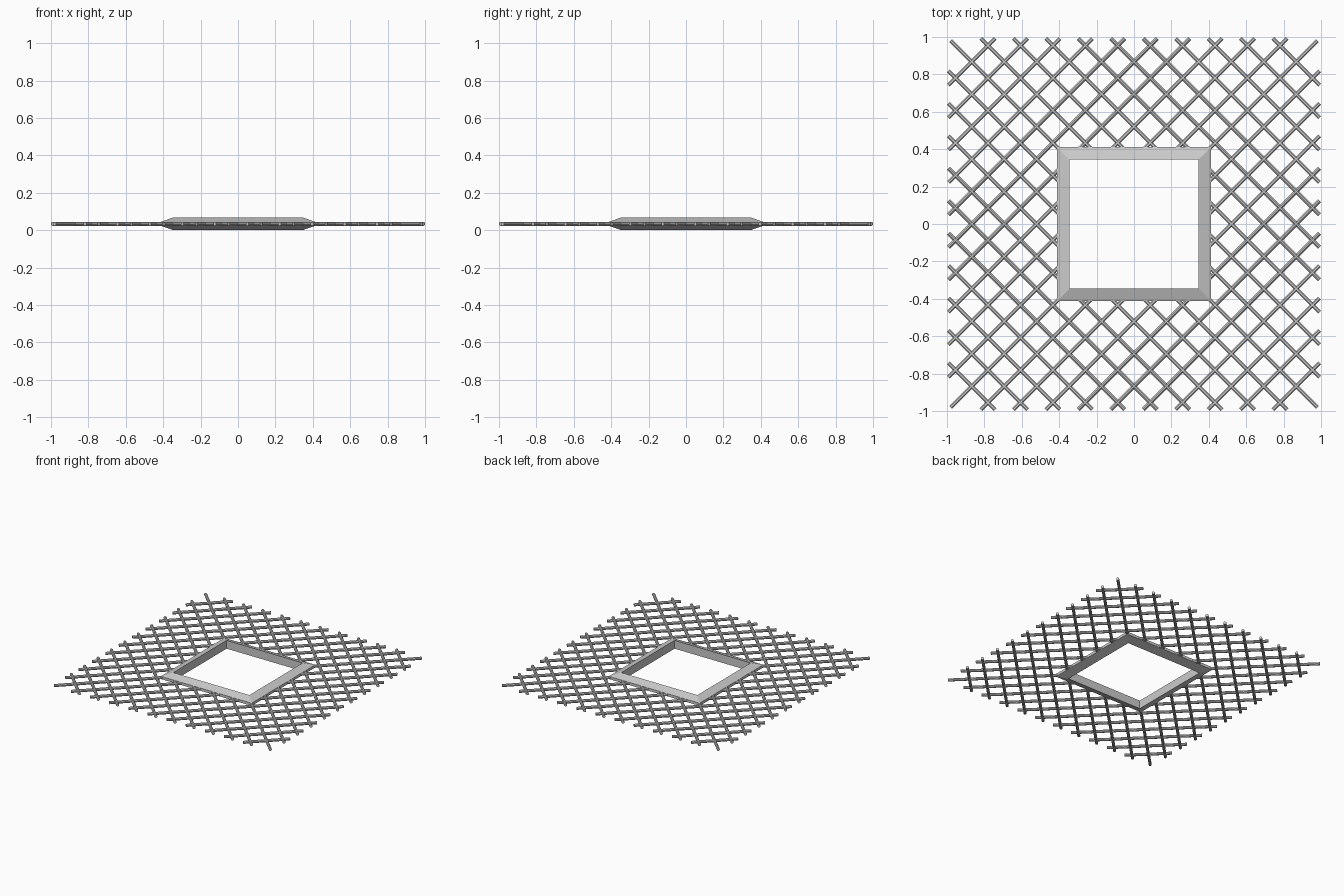
import bpy, bmesh, math
from mathutils import Vector, Matrix

if "Cube" in bpy.data.objects:
    bpy.data.objects.remove(bpy.data.objects["Cube"])

S = 0.1735      # lattice pitch along x and y
ZC = 0.034      # mid height
R = 0.0115      # rod radius
HOLE = 0.375    # rods stop inside the frame wall


def finish(bm, name):
    bmesh.ops.recalc_face_normals(bm, faces=bm.faces)
    me = bpy.data.meshes.new(name)
    bm.to_mesh(me)
    bm.free()
    ob = bpy.data.objects.new(name, me)
    bpy.context.collection.objects.link(ob)
    return ob


def rod(bm, a, b):
    a, b = Vector((*a, ZC)), Vector((*b, ZC))
    d = b - a
    rot = d.to_track_quat('Z', 'Y').to_matrix().to_4x4()
    bmesh.ops.create_cone(bm, cap_ends=True, segments=8, radius1=R, radius2=R,
                          depth=d.length,
                          matrix=Matrix.Translation((a + b) / 2) @ rot
                          @ Matrix.Rotation(math.pi / 8, 4, 'Z'))


# diagonal rods: x + y = c, and the mirrored family
def lattice(name, sign):
    bm = bmesh.new()
    for k in range(-10, 11):
        c = k * S
        edge = 0.98 if k == 0 else 0.992
        half = edge - abs(c) / 2            # half run in x about the middle
        gap = HOLE - abs(c) / 2             # half run hidden by the opening
        spans = [(-half, half)] if gap <= 0 else [(-half, -gap), (gap, half)]
        for t0, t1 in spans:
            rod(bm, (sign * (c / 2 + t0), c / 2 - t0),
                (sign * (c / 2 + t1), c / 2 - t1))
    return finish(bm, name)


lattice("lattice_rods_falling", 1)
lattice("lattice_rods_rising", -1)

# square frame: one cross-section carried round four corners
profile = [(0.345, 0.0), (0.412, 0.023), (0.412, 0.045), (0.345, 0.068)]
bm = bmesh.new()
rings = [[bm.verts.new((sx * h, sy * h, z)) for h, z in profile]
         for sx, sy in ((1, 1), (-1, 1), (-1, -1), (1, -1))]
for i in range(4):
    a, b = rings[i], rings[(i + 1) % 4]
    for j in range(4):
        n = (j + 1) % 4
        bm.faces.new((a[j], b[j], b[n], a[n]))
finish(bm, "square_frame")
